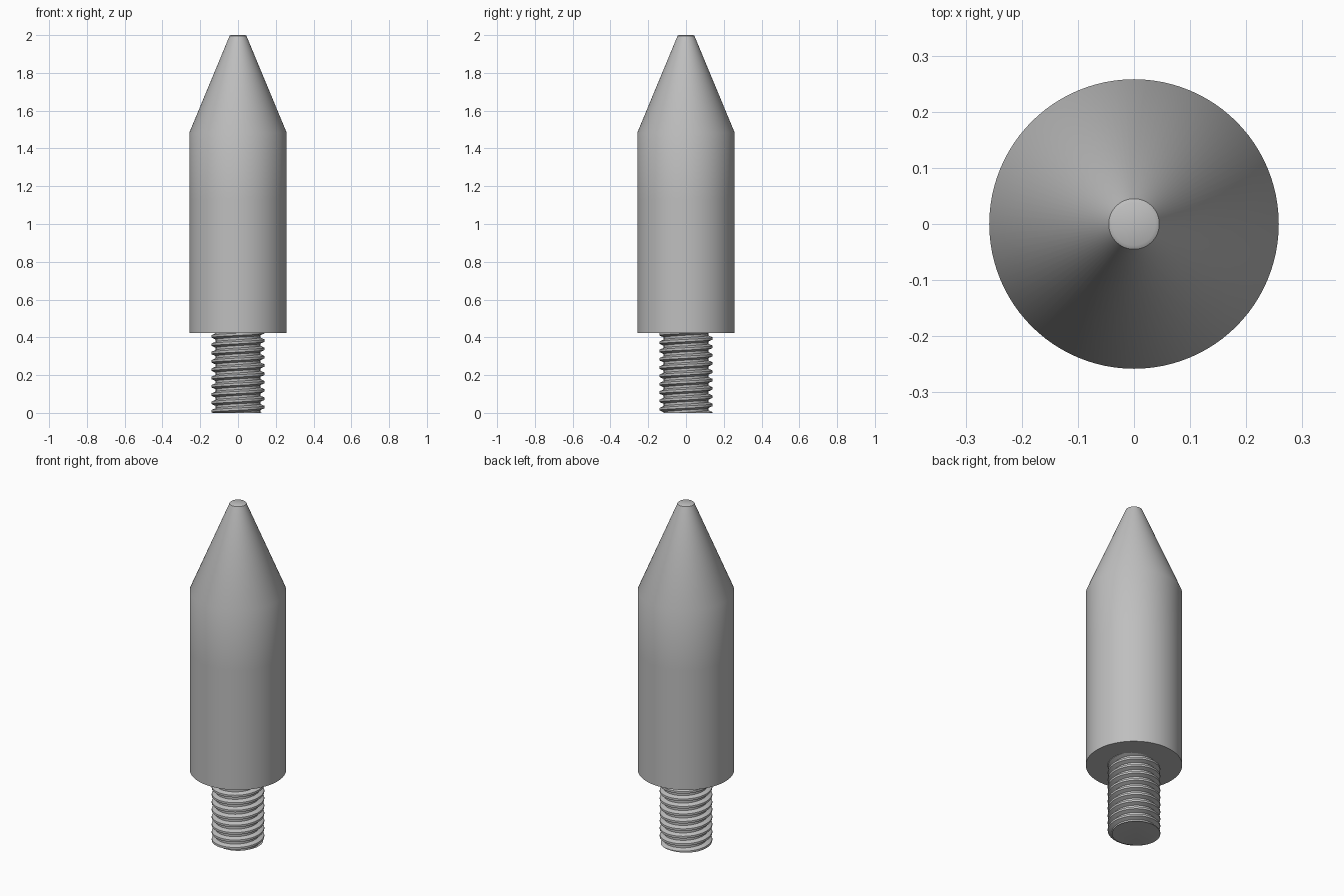
import bpy
import bmesh
from math import cos, sin, tau, radians

cube = bpy.data.objects.get("Cube")
if cube:
    bpy.data.objects.remove(cube, do_unlink=True)

steel = bpy.data.materials.new("grey_steel")
steel.use_nodes = True
GREY = (0.52, 0.52, 0.52, 1)
steel.diffuse_color = GREY
steel.node_tree.nodes["Principled BSDF"].inputs["Base Color"].default_value = GREY


def finish(bm, name):
    """Turn a bmesh into a smooth-shaded steel object."""
    bmesh.ops.recalc_face_normals(bm, faces=bm.faces)
    mesh = bpy.data.meshes.new(name)
    bm.to_mesh(mesh)
    bm.free()
    mesh.materials.append(steel)
    obj = bpy.data.objects.new(name, mesh)
    bpy.context.collection.objects.link(obj)
    bpy.ops.object.select_all(action='DESELECT')
    obj.select_set(True)
    bpy.context.view_layer.objects.active = obj
    bpy.ops.object.shade_smooth_by_angle(angle=radians(30))


def bridge(bm, a, b):
    """Join two equal rows of vertices with quads."""
    for i in range(len(a) - 1):
        bm.faces.new((a[i], a[i + 1], b[i + 1], b[i]))


# Pin body: cylinder, tapered nose and softened flat tip
SEGMENTS = 96
profile = [(0.258, 0.424), (0.258, 1.13), (0.258, 1.483),
           (0.048, 1.988), (0.045, 1.996), (0.038, 2.0)]
bm = bmesh.new()
rings = [[bm.verts.new((r * cos(tau * i / SEGMENTS), r * sin(tau * i / SEGMENTS), z))
          for i in range(SEGMENTS)] for r, z in profile]
for low, high in zip(rings, rings[1:]):
    bridge(bm, low + low[:1], high + high[:1])
bm.faces.new(rings[0])
bm.faces.new(rings[-1])
finish(bm, "pin_body")

# Threaded stud: a ridge section swept along a helix, trimmed flat at both ends
PITCH, ROOT, CREST, STEPS = 0.044, 0.118, 0.14, 64
STUD_TOP = 0.43
ridge = [(-0.5, ROOT), (-0.36, ROOT), (-0.14, CREST), (0, CREST + 0.001),
         (0.14, CREST), (0.36, ROOT), (0.5, ROOT)]
turns = int(STUD_TOP / PITCH) + 4
bm = bmesh.new()
rows = []
for i in range(turns * STEPS + 1):
    angle = tau * i / STEPS
    base = PITCH * (i / STEPS - 2) + 0.031
    rows.append([bm.verts.new((r * cos(angle), r * sin(angle), base + PITCH * t))
                 for t, r in ridge])
for a, b in zip(rows, rows[1:]):
    bridge(bm, a, b)
bmesh.ops.remove_doubles(bm, verts=bm.verts, dist=0.0001)
for height, direction in ((0, -1), (STUD_TOP, 1)):
    cut = bmesh.ops.bisect_plane(
        bm, geom=bm.verts[:] + bm.edges[:] + bm.faces[:], dist=0.00001,
        plane_co=(0, 0, height), plane_no=(0, 0, direction), clear_outer=True)
    rim = [e for e in cut["geom_cut"] if isinstance(e, bmesh.types.BMEdge)]
    bmesh.ops.holes_fill(bm, edges=rim, sides=0)
finish(bm, "threaded_stud")
